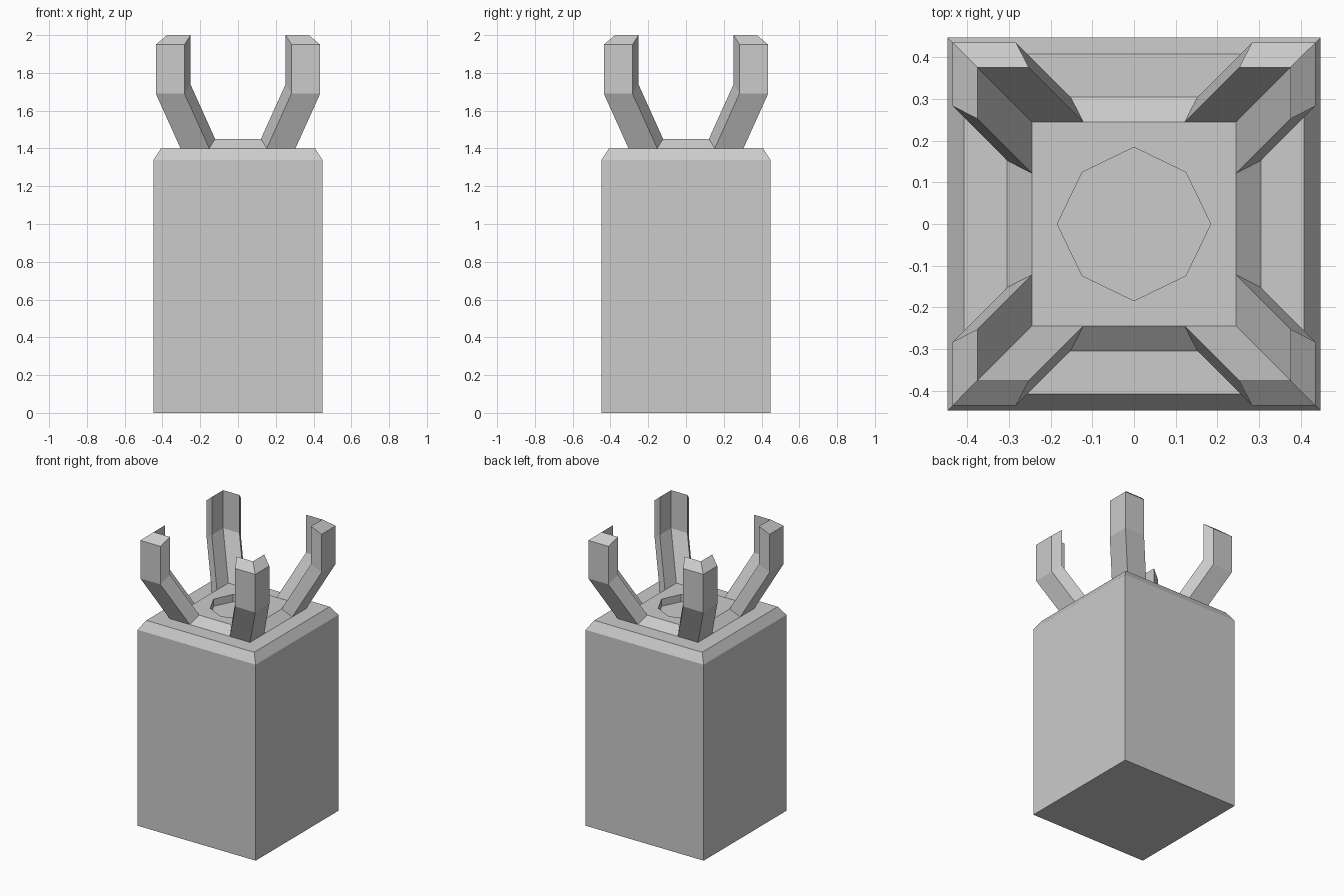
import bpy

if "Cube" in bpy.data.objects:
    bpy.data.objects.remove(bpy.data.objects["Cube"])


def loft(name, rings):
    """Skin a stack of equal-sized closed rings and cap both ends."""
    n = len(rings[0])
    verts = [p for ring in rings for p in ring]
    faces = [(r * n + i, r * n + (i + 1) % n, (r + 1) * n + (i + 1) % n, (r + 1) * n + i)
             for r in range(len(rings) - 1) for i in range(n)]
    faces.append(tuple(reversed(range(n))))
    faces.append(tuple(range(len(verts) - n, len(verts))))
    mesh = bpy.data.meshes.new(name)
    mesh.from_pydata(verts, [], faces)
    mesh.update()
    obj = bpy.data.objects.new(name, mesh)
    bpy.context.collection.objects.link(obj)
    return obj


def ring8(axial, diag, z):
    """Eight points: a square when axial == diag, otherwise an octagon."""
    a, d = axial, diag
    return [(a, 0, z), (d, d, z), (0, a, z), (-d, d, z),
            (-a, 0, z), (-d, -d, z), (0, -a, z), (d, -d, z)]


def angle_section(outer, z):
    """L-shaped section of a corner prong, inner edge raised by the wall slope."""
    inner, zi = outer - 0.06, z + 0.05
    o, i = outer - 0.152, inner - 0.123
    return [(outer, o, z), (outer, outer, z), (o, outer, z),
            (i, inner, zi), (inner, inner, zi), (inner, i, zi)]


# Body block: chamfered rim, raised collar and octagonal recess
loft("body", [
    ring8(0.447, 0.447, 0.0),
    ring8(0.447, 0.447, 1.34),
    ring8(0.408, 0.408, 1.40),
    ring8(0.304, 0.304, 1.40),
    ring8(0.245, 0.245, 1.45),
    ring8(0.184, 0.124, 1.45),
    ring8(0.184, 0.124, 1.40),
])

# Corner prongs: splay outwards, then rise straight; mirrored to all corners
prongs = loft("corner_prongs", [
    angle_section(0.304, 1.40),
    angle_section(0.435, 1.69),
    angle_section(0.435, 1.95),
])
mirror = prongs.modifiers.new("four_corners", "MIRROR")
mirror.use_axis = (True, True, False)
mirror.use_mirror_merge = False

# Replace the L-shaped end caps with clean quads
mesh = prongs.data
verts = [v.co[:] for v in mesh.vertices]
faces = [tuple(p.vertices) for p in mesh.polygons if len(p.vertices) == 4]
for k in (0, 12):
    for quad in ((0, 1, 4, 5), (1, 2, 3, 4)):
        f = tuple(k + q for q in quad)
        faces.append(f if k else f[::-1])
mesh.clear_geometry()
mesh.from_pydata(verts, [], faces)
mesh.update()
